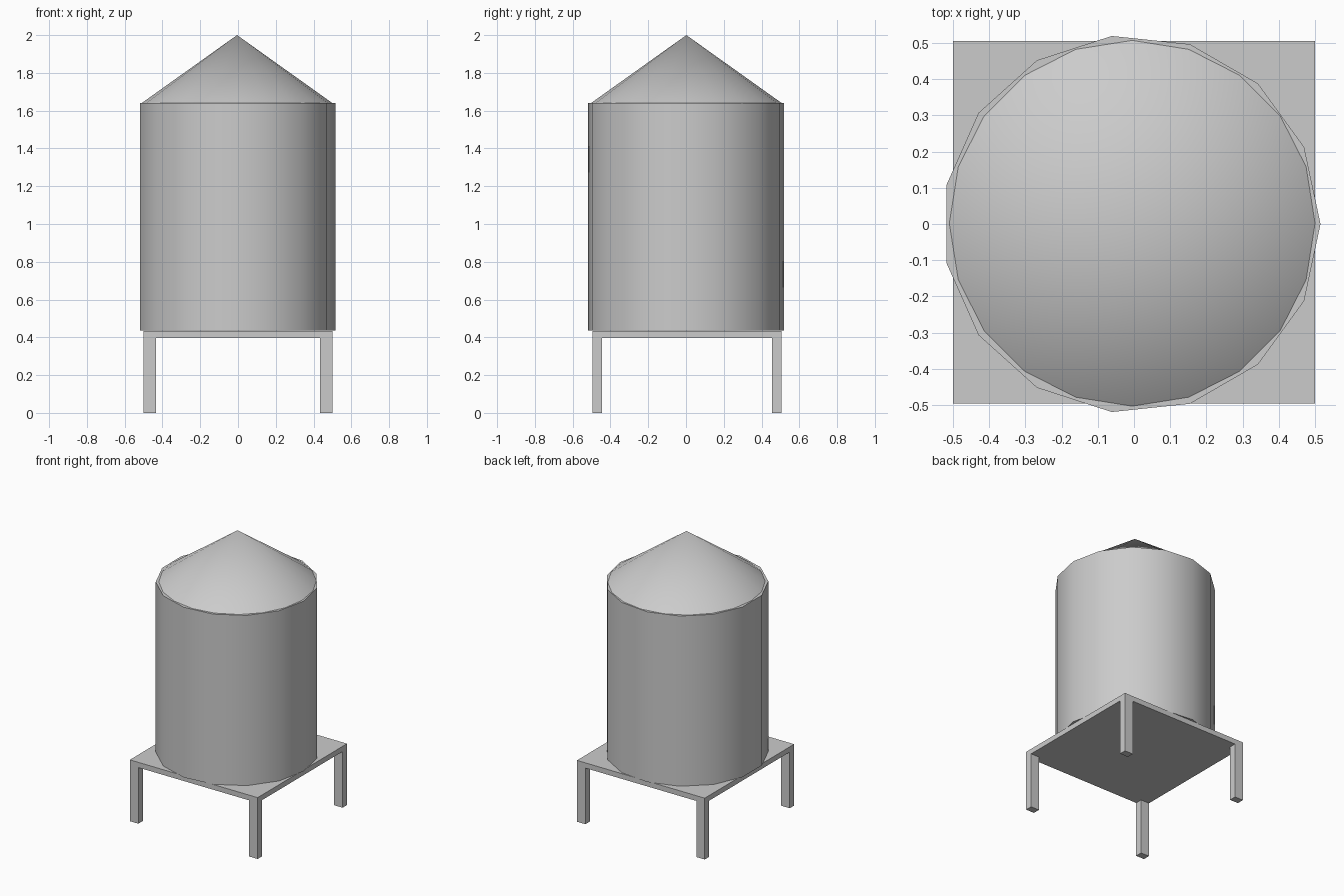
import bpy
import math

cube = bpy.data.objects.get("Cube")
if cube:
    bpy.data.objects.remove(cube, do_unlink=True)

grey = bpy.data.materials.new("plain_grey")
grey.use_nodes = True
colour = (0.6, 0.6, 0.6, 1)
grey.diffuse_color = colour
grey.node_tree.nodes["Principled BSDF"].inputs["Base Color"].default_value = colour


def finish(name):
    obj = bpy.context.object
    obj.name = name
    obj.data.materials.append(grey)
    return obj


def box(name, low, high):
    centre = [(a + b) / 2 for a, b in zip(low, high)]
    bpy.ops.mesh.primitive_cube_add(size=1, location=centre)
    obj = finish(name)
    obj.scale = [b - a for a, b in zip(low, high)]
    bpy.ops.object.transform_apply(location=False, rotation=False, scale=True)


def round_part(name, sides, r_low, r_high, z_low, z_high, x, y, turn):
    bpy.ops.mesh.primitive_cone_add(
        vertices=sides, radius1=r_low, radius2=r_high, depth=z_high - z_low,
        location=(x, y, (z_low + z_high) / 2), rotation=(0, 0, turn))
    finish(name)
    bpy.ops.object.shade_smooth_by_angle(angle=math.radians(40))


# Tank with a fifteen-sided wall and a closed top and bottom
round_part("tank", 15, 0.522, 0.522, 0.436, 1.64, -0.007, 0, -math.pi / 2)

# Conical roof
round_part("roof", 20, 0.505, 0, 1.64, 2.0, -0.005, 0.002, 0)

# Square platform
X, FRONT, BACK = 0.5, -0.495, 0.505
DECK_LOW, DECK_TOP = 0.397, 0.434
box("platform", (-X, FRONT, DECK_LOW), (X, BACK, DECK_TOP))

# Four corner legs
LEG_X, LEG_Y = 0.066, 0.05
for side, x in (("left", X - LEG_X), ("right", -X)):
    for end, y in (("front", FRONT), ("back", BACK - LEG_Y)):
        box(f"{end}_{side}_leg", (x, y, 0), (x + LEG_X, y + LEG_Y, DECK_LOW))
